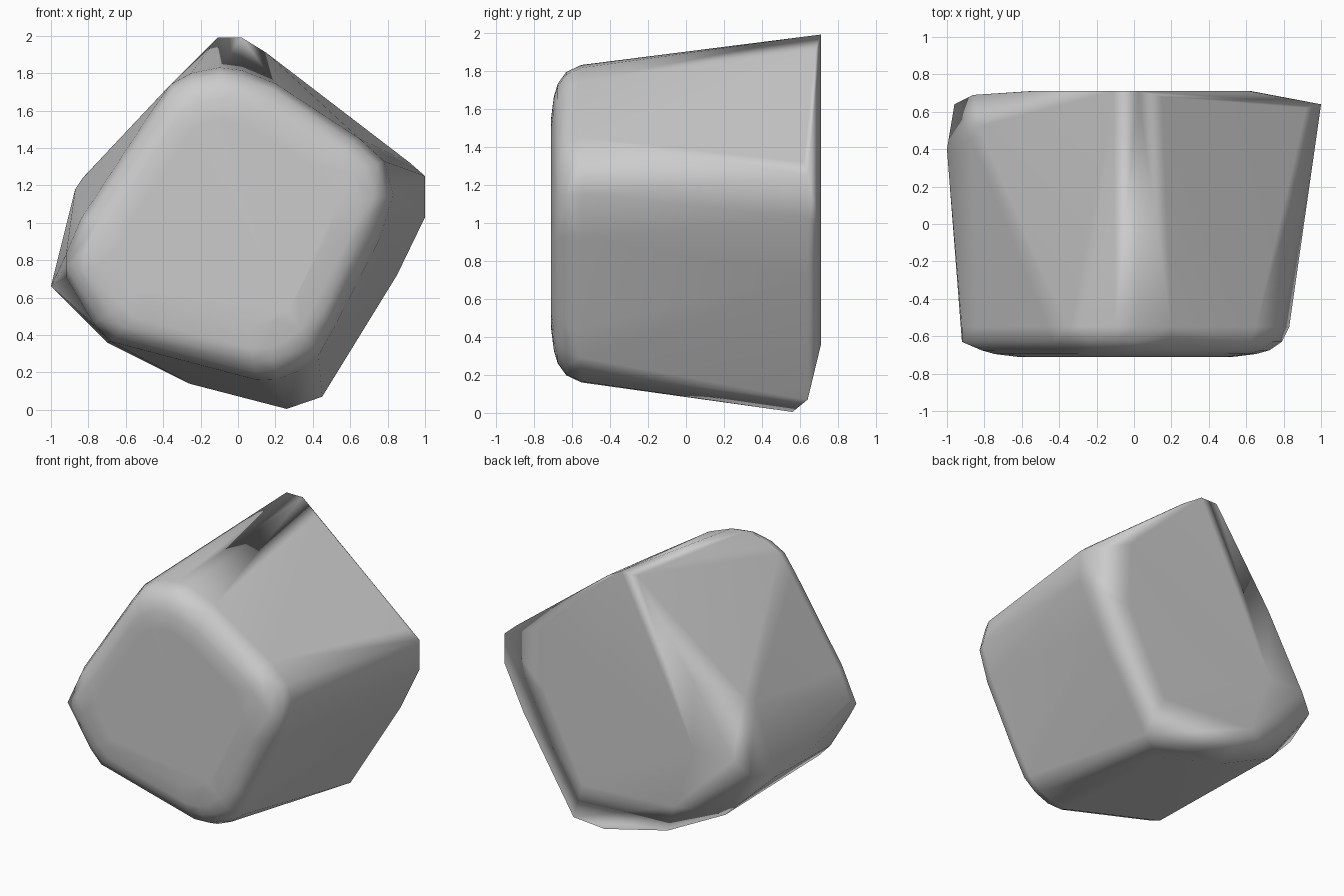
import bpy, bmesh

# Front outline of the block (x, z), where the rounded front edge begins
front = [(-0.10, 1.83), (0.02, 1.815), (0.20, 1.745), (0.65, 1.45), (0.78, 1.33),
         (0.83, 1.15), (0.76, 0.92), (0.52, 0.45), (0.43, 0.29), (0.33, 0.21),
         (0.22, 0.165), (0.10, 0.16), (-0.68, 0.365), (-0.77, 0.46), (-0.92, 0.71),
         (-0.92, 0.83), (-0.84, 1.02), (-0.46, 1.60), (-0.36, 1.74), (-0.25, 1.80)]
cx, cz = -0.05, 1.0

points = []
# Rounded front: the outline shrinks towards the flat face
for y, s in [(-0.55, 1.0), (-0.63, 0.955), (-0.675, 0.88), (-0.695, 0.80), (-0.71, 0.66)]:
    points += [(cx + (x - cx) * s, y, cz + (z - cz) * s) for x, z in front]
points.append((-0.92, -0.63, 0.77))

# Wider, more angular back rim
points += [(0.15, 0.68, 1.91), (0.92, 0.62, 1.32), (1.0, 0.64, 1.25), (1.0, 0.64, 1.03),
           (0.85, 0.64, 0.72), (0.45, 0.64, 0.07), (0.26, 0.56, 0.005), (-0.26, 0.58, 0.14),
           (-0.70, 0.55, 0.36), (-0.96, 0.64, 0.75), (-1.0, 0.40, 0.66),
           (-0.87, 0.45, 1.18), (-0.83, 0.52, 1.24)]
# Flat back face
points += [(-0.11, 0.71, 1.99), (0.02, 0.71, 1.99), (0.62, 0.71, 1.42), (0.63, 0.71, 0.95),
           (0.33, 0.71, 0.36), (-0.40, 0.71, 0.40), (-0.56, 0.71, 0.85),
           (-0.86, 0.69, 0.85), (-0.55, 0.71, 1.35)]

# Skin the outlines into one solid
bm = bmesh.new()
for p in points:
    bm.verts.new(p)
hull = bmesh.ops.convex_hull(bm, input=bm.verts)
loose = {g for g in hull["geom_interior"] + hull["geom_unused"] if isinstance(g, bmesh.types.BMVert)}
bmesh.ops.delete(bm, geom=list(loose), context='VERTS')
bmesh.ops.recalc_face_normals(bm, faces=bm.faces)
for f in bm.faces:
    f.smooth = True
mesh = bpy.data.meshes.new("boulder")
bm.to_mesh(mesh)
bm.free()
boulder = bpy.data.objects.new("boulder", mesh)
bpy.context.collection.objects.link(boulder)

# Keep the broad faces looking flat
wn = boulder.modifiers.new("weighted_normals", 'WEIGHTED_NORMAL')
wn.weight = 60
